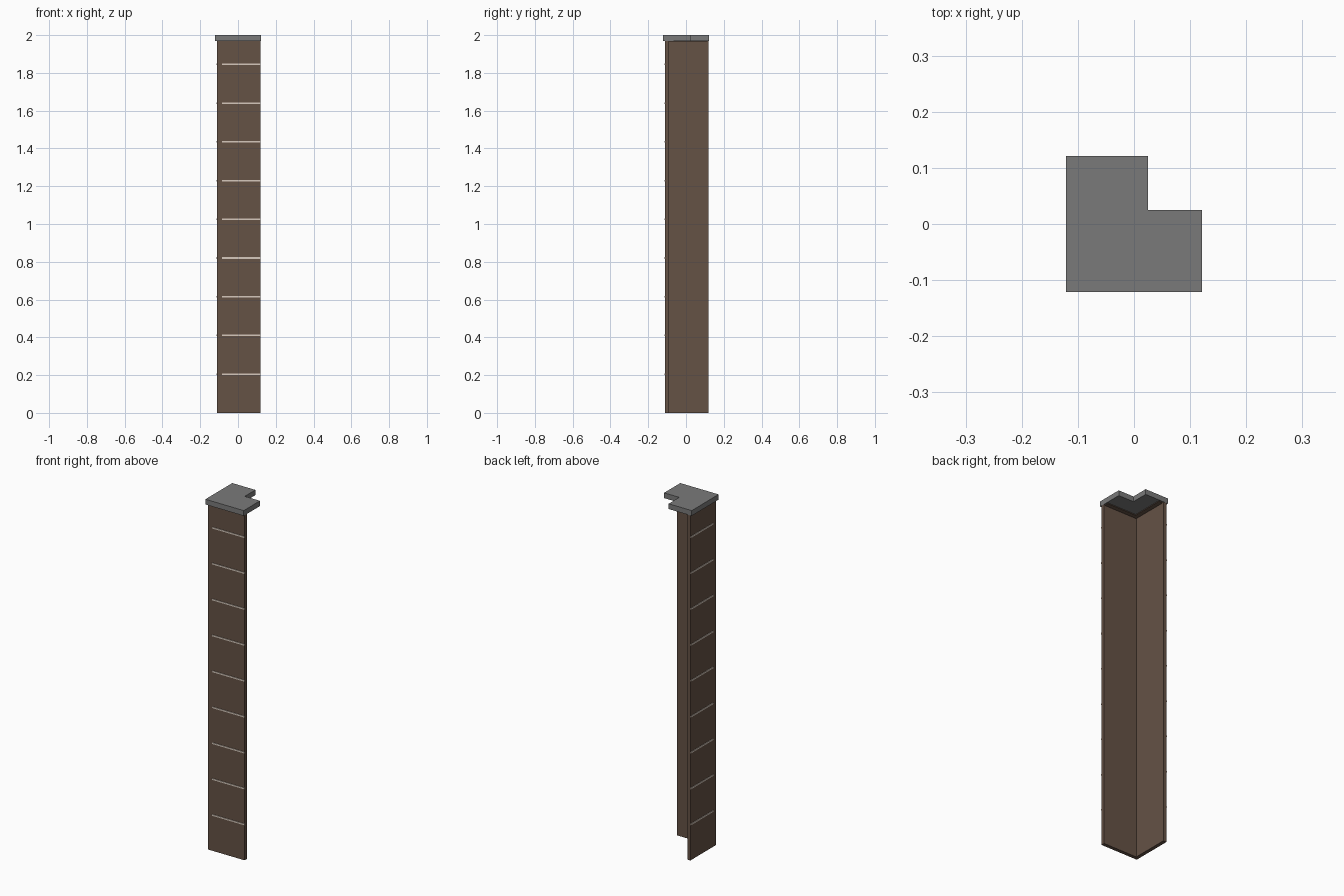
import bpy
import bmesh

cube = bpy.data.objects.get("Cube")
if cube:
    bpy.data.objects.remove(cube, do_unlink=True)


def make_material(name, rgb):
    mat = bpy.data.materials.new(name)
    mat.use_nodes = True
    color = (*rgb, 1.0)
    mat.diffuse_color = color
    mat.node_tree.nodes["Principled BSDF"].inputs["Base Color"].default_value = color
    return mat


brown = make_material("brown_board", (0.13, 0.084, 0.06))
grey = make_material("grey_cap", (0.195, 0.195, 0.195))
cream = make_material("pale_joint", (0.68, 0.59, 0.51))


def corner_prism(name, outer, inner, end, bottom, top, mat):
    """Upright L-shaped prism, symmetric about the x = y diagonal."""
    outline = [(outer, outer), (end, outer), (end, inner),
               (inner, inner), (inner, end), (outer, end)]
    bm = bmesh.new()
    face = bm.faces.new([bm.verts.new((x, y, bottom)) for x, y in outline])
    result = bmesh.ops.extrude_face_region(bm, geom=[face])
    raised = [v for v in result["geom"] if isinstance(v, bmesh.types.BMVert)]
    bmesh.ops.translate(bm, verts=raised, vec=(0, 0, top - bottom))
    bmesh.ops.recalc_face_normals(bm, faces=bm.faces)
    return finish(bm, name, mat)


def box(name, low, high, mat):
    bm = bmesh.new()
    bmesh.ops.create_cube(bm, size=1)
    for v in bm.verts:
        v.co = [(a + b) / 2 + c * (b - a) for a, b, c in zip(low, high, v.co)]
    return finish(bm, name, mat)


def finish(bm, name, mat):
    mesh = bpy.data.meshes.new(name)
    bm.to_mesh(mesh)
    bm.free()
    mesh.materials.append(mat)
    obj = bpy.data.objects.new(name, mesh)
    bpy.context.collection.objects.link(obj)
    return obj


END = 0.12        # free ends of the boards
FACE = -0.112     # outer face of the boards
INSIDE = -0.092   # inner face of the boards
CAP_Z = 1.97

# Corner boards, top ledge behind them, and the cap
corner_prism("corner_boards", FACE, INSIDE, END, 0, CAP_Z, brown)
corner_prism("inner_ledge", INSIDE, INSIDE + 0.025, END - 0.005,
             CAP_Z - 0.004, CAP_Z, brown)
corner_prism("cap", -0.121, 0.025, 0.121, CAP_Z, 2.0, grey)

# Thin pale joints on both outer faces
START, DEPTH, HALF = -0.085, 0.003, 0.004
for i in range(1, 10):
    z = 0.205 * i
    box(f"front_joint_{i}", (START, FACE - DEPTH, z - HALF),
        (END, FACE, z + HALF), cream)
    box(f"side_joint_{i}", (FACE - DEPTH, START, z - HALF),
        (FACE, END, z + HALF), cream)
